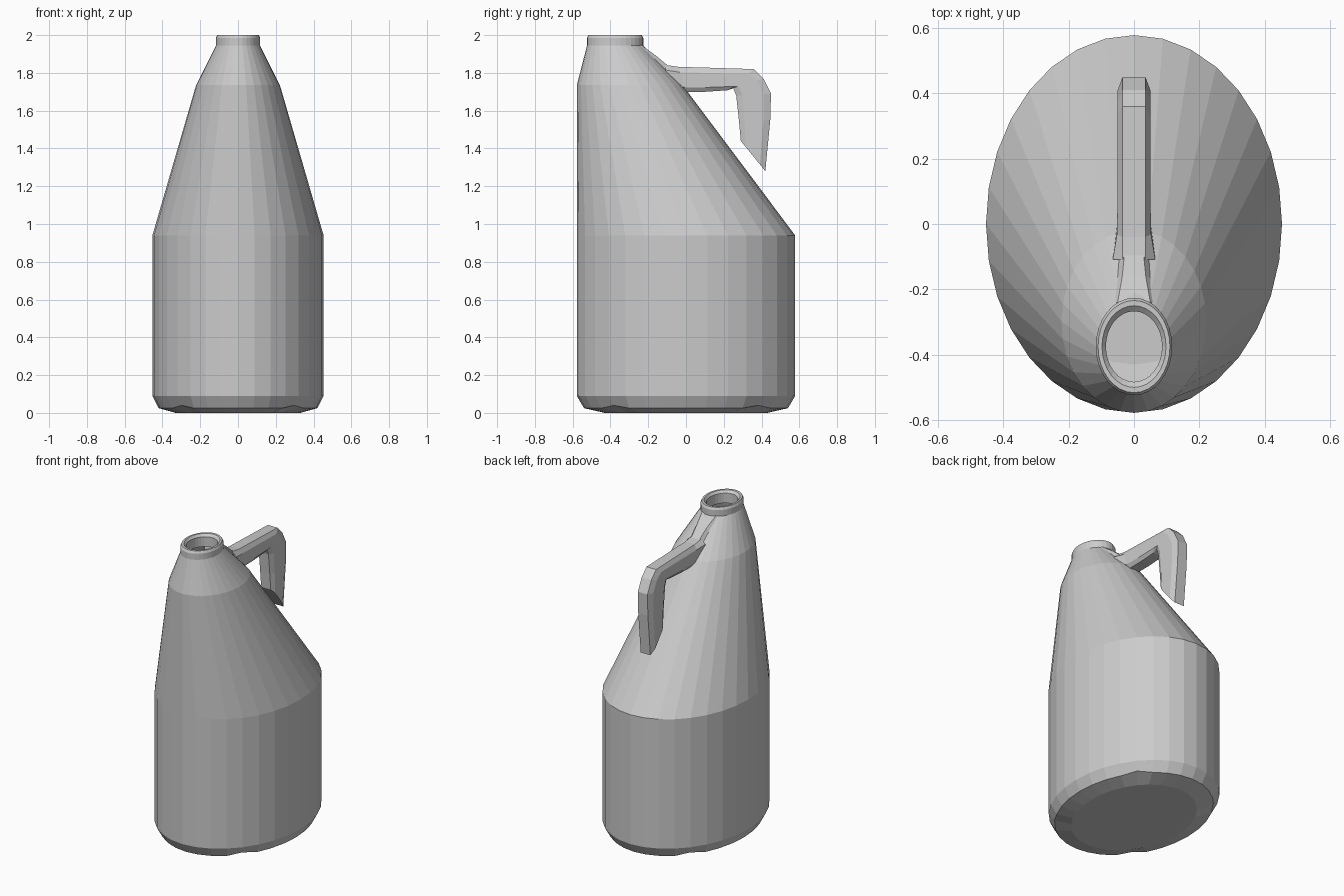
import bpy, bmesh, math
from mathutils import Vector

if "Cube" in bpy.data.objects:
    bpy.data.objects.remove(bpy.data.objects["Cube"])

grey = bpy.data.materials.new("plain_grey")
grey.diffuse_color = (0.6, 0.6, 0.6, 1)
grey.use_nodes = True
grey.node_tree.nodes["Principled BSDF"].inputs["Base Color"].default_value = grey.diffuse_color


def loft(name, rings, cap_start=True, cap_end=True):
    """Skin a list of equal-length point rings into one flat-shaded object."""
    bm = bmesh.new()
    rows = [[bm.verts.new(p) for p in ring] for ring in rings]
    n = len(rows[0])
    for a, b in zip(rows, rows[1:]):
        for i in range(n):
            j = (i + 1) % n
            bm.faces.new((a[i], a[j], b[j], b[i]))
    if cap_start:
        bm.faces.new(rows[0][::-1])
    if cap_end:
        bm.faces.new(rows[-1])
    bmesh.ops.recalc_face_normals(bm, faces=bm.faces)
    me = bpy.data.meshes.new(name)
    bm.to_mesh(me)
    bm.free()
    me.materials.append(grey)
    ob = bpy.data.objects.new(name, me)
    bpy.context.collection.objects.link(ob)
    return ob


def ellipse(rx, ry, cy, z, lift=0.0, n=32):
    """Ellipse ring; lift raises the four diagonal points."""
    pts = []
    for i in range(n):
        a = math.tau * i / n
        dz = lift if i % 8 == 4 else 0
        pts.append((rx * math.cos(a), cy + ry * math.sin(a), z + dz))
    return pts


# Body: bevelled foot, straight wall, slanted shoulder, rimmed open neck
body = [
    ellipse(0.33, 0.43, 0, 0.0),
    ellipse(0.42, 0.54, 0, 0.025, 0.015),
    ellipse(0.453, 0.578, 0, 0.09),
    ellipse(0.453, 0.578, 0, 0.94),
    ellipse(0.222, 0.28, -0.298, 1.735),
    ellipse(0.117, 0.149, -0.375, 1.945),
    ellipse(0.117, 0.149, -0.375, 1.985),
    ellipse(0.110, 0.141, -0.375, 2.0),
    ellipse(0.098, 0.125, -0.375, 2.0),
    ellipse(0.086, 0.108, -0.375, 1.985),
    ellipse(0.086, 0.108, -0.375, 1.92),
]
loft("jug_body", body, cap_end=False)


def section(outer, inner, w_out, w_mid, w_in):
    """Chamfered cross-section between an outer and inner (y, z) point."""
    o, i = Vector(outer), Vector(inner)
    side = [(0, w_out), (0.22, w_mid), (0.82, w_mid), (1, w_in)]
    right = [(w, *o.lerp(i, t)) for t, w in side]
    return right + [(-x, y, z) for x, y, z in reversed(right)]


# Handle: arm running back from the shoulder, then a hanging grip
path = [
    ((-0.11, 1.842), (-0.10, 1.72), 0.065),
    ((-0.04, 1.832), (0.0, 1.70), 0.052),
    ((0.10, 1.828), (0.10, 1.70), 0.05),
    ((0.36, 1.82), (0.22, 1.708), 0.05),
    ((0.41, 1.77), (0.25, 1.72), 0.05),
    ((0.45, 1.69), (0.266, 1.68), 0.05),
    ((0.446, 1.55), (0.28, 1.55), 0.05),
    ((0.42, 1.28), (0.29, 1.44), 0.05),
]
loft("handle", [section(o, i, 0.035, w, 0.035) for o, i, w in path])

# Gusset: tapered web joining the neck to the handle
gusset = [
    section((-0.24, 1.95), (-0.26, 1.85), 0.05, 0.068, 0.068),
    section((-0.16, 1.892), (-0.18, 1.78), 0.036, 0.052, 0.065),
    section((-0.10, 1.842), (-0.12, 1.72), 0.03, 0.045, 0.06),
    section((-0.03, 1.80), (-0.05, 1.70), 0.03, 0.045, 0.055),
]
loft("neck_gusset", gusset)
